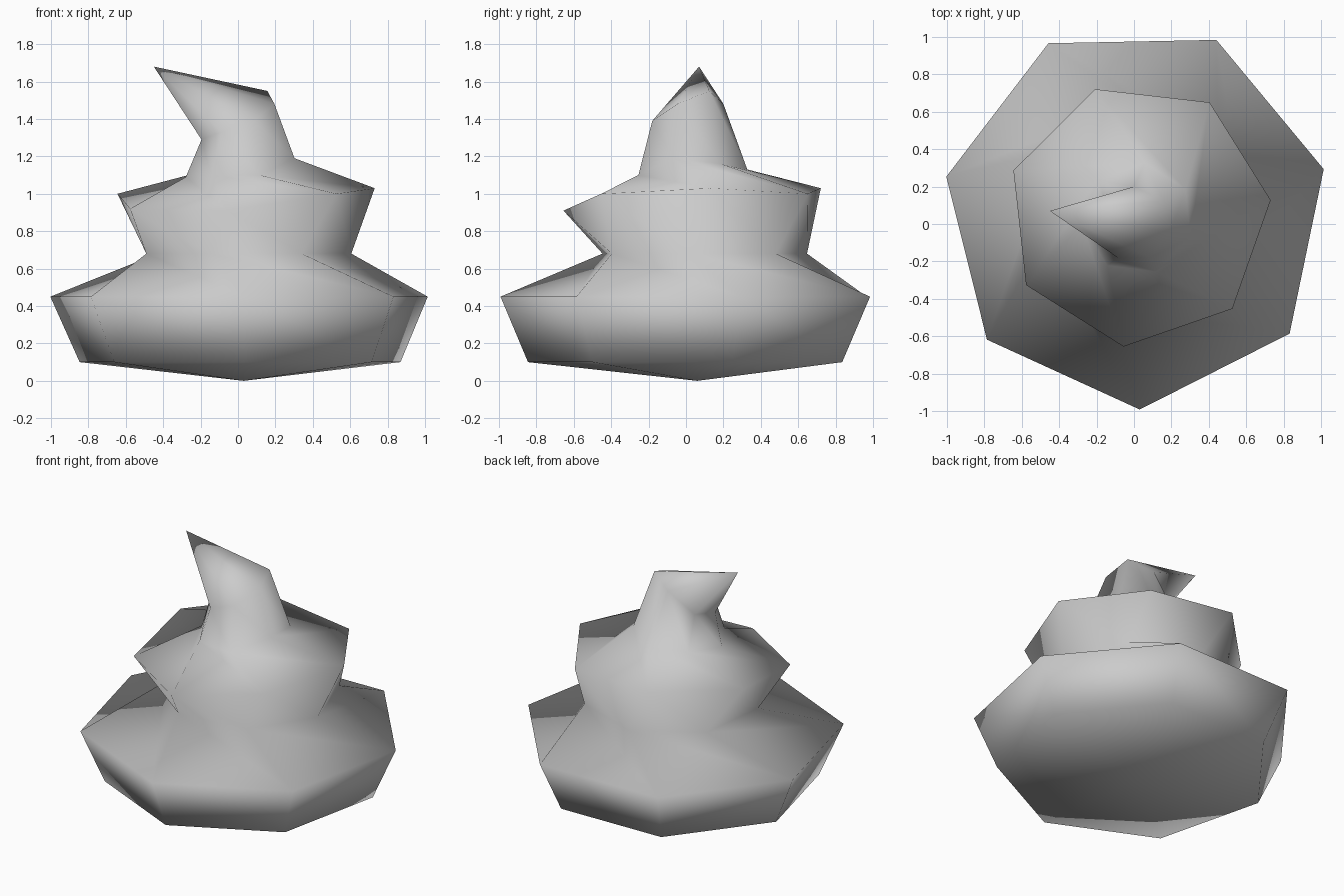
import bpy, bmesh, math

if "Cube" in bpy.data.objects:
    bpy.data.objects.remove(bpy.data.objects["Cube"])

SIDES = 7


def ring(bm, cx, cy, radius, turn, heights):
    """One seven-sided tier edge; heights may differ round the ring."""
    if not isinstance(heights, (list, tuple)):
        heights = [heights] * SIDES
    verts = []
    for i, z in enumerate(heights):
        a = math.radians(turn) + i * math.tau / SIDES
        verts.append(bm.verts.new((cx + radius * math.cos(a), cy + radius * math.sin(a), z)))
    return verts


bm = bmesh.new()
rings = [
    ring(bm, 0.015, 0.035, 0.88, 14, 0.10),    # foot
    ring(bm, 0.01, 0.043, 1.035, 14, 0.45),    # wide lower tier
    ring(bm, 0.045, 0.085, 0.565, -7, 0.68),   # waist
    ring(bm, 0.025, 0.05, 0.71, 6.3, [1.03, 1.0, 1.03, 1.0, 0.92, 0.91, 1.0]),       # upper tier
    ring(bm, 0.02, 0.03, 0.3, -20, [1.19, 1.16, 1.13, 1.12, 1.09, 1.10, 1.10]),      # neck
    ring(bm, 0.0, 0.0, 0.2, -13, [1.48, 1.55, 1.48, 1.33, 1.29, 1.33, 1.39]),        # curl base
]

# Walls between neighbouring rings, creased along the twist
for low, high in zip(rings, rings[1:]):
    for i in range(SIDES):
        j = (i + 1) % SIDES
        bm.faces.new((low[i], low[j], high[i]))
        bm.faces.new((low[j], high[j], high[i]))

# Shallow underside and drawn-out tip
under = bm.verts.new((0.03, 0.06, 0.0))
tip = bm.verts.new((-0.45, 0.07, 1.68))
for i in range(SIDES):
    j = (i + 1) % SIDES
    bm.faces.new((rings[0][j], rings[0][i], under))
    bm.faces.new((rings[-1][i], rings[-1][j], tip))

bmesh.ops.recalc_face_normals(bm, faces=bm.faces)
for f in bm.faces:
    f.smooth = True

mesh = bpy.data.meshes.new("swirl")
bm.to_mesh(mesh)
bm.free()
swirl = bpy.data.objects.new("swirl", mesh)
bpy.context.collection.objects.link(swirl)

# Plain light grey
grey = bpy.data.materials.new("light_grey")
grey.use_nodes = True
colour = (0.6, 0.6, 0.6, 1.0)
grey.diffuse_color = colour
grey.node_tree.nodes["Principled BSDF"].inputs["Base Color"].default_value = colour
mesh.materials.append(grey)
